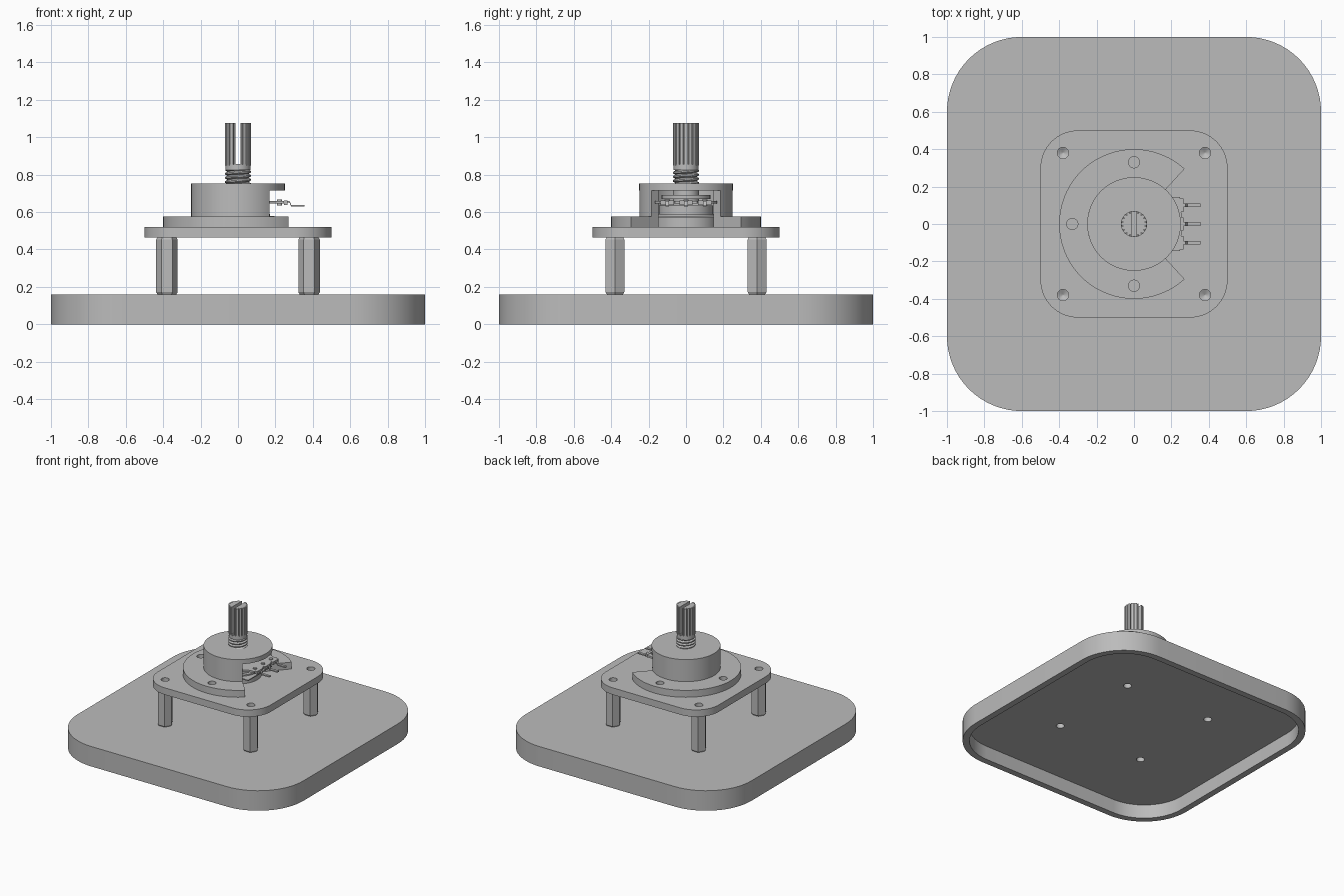
import bpy, bmesh, math
from math import cos, sin, pi, radians

cube = bpy.data.objects.get("Cube")
if cube:
    bpy.data.objects.remove(cube, do_unlink=True)

GREY = (0.5, 0.5, 0.5, 1.0)
mat = bpy.data.materials.new("plain grey")
mat.use_nodes = True
mat.diffuse_color = GREY
mat.node_tree.nodes["Principled BSDF"].inputs["Base Color"].default_value = GREY


# ---- outlines -------------------------------------------------------------
def arc(r, a0, a1, n, cx=0, cy=0):
    return [(cx + r * cos(radians(a0 + (a1 - a0) * i / n)),
             cy + r * sin(radians(a0 + (a1 - a0) * i / n))) for i in range(n + 1)]


def circle(r, n=64, cx=0, cy=0, turn=0):
    return arc(r, turn, turn + 360, n, cx, cy)[:-1]


def rounded_square(half, r):
    c = half - r
    pts = []
    for k, (sx, sy) in enumerate([(1, 1), (-1, 1), (-1, -1), (1, -1)]):
        pts += arc(r, 90 * k, 90 * k + 90, 16, sx * c, sy * c)
    return pts


def open_ring(r_in, r_out, gap):
    return arc(r_out, gap, 360 - gap, 72) + arc(r_in, 360 - gap, gap, 72)


def rect(x0, x1, y0, y1):
    return [(x0, y0), (x1, y0), (x1, y1), (x0, y1)]


# ---- solids ---------------------------------------------------------------
def stack(name, rings):
    """Solid skinned through rings of 3D points, capped at both ends."""
    bm = bmesh.new()
    loops = [[bm.verts.new(p) for p in ring] for ring in rings]
    n = len(loops[0])
    for a, b in zip(loops, loops[1:]):
        for i in range(n):
            j = (i + 1) % n
            bm.faces.new((a[i], a[j], b[j], b[i]))
    bm.faces.new(loops[0][::-1])
    bm.faces.new(loops[-1])
    bmesh.ops.recalc_face_normals(bm, faces=bm.faces)
    mesh = bpy.data.meshes.new(name)
    bm.to_mesh(mesh)
    bm.free()
    mesh.materials.append(mat)
    ob = bpy.data.objects.new(name, mesh)
    bpy.context.collection.objects.link(ob)
    return ob


def prism(name, outline, z0, z1):
    return stack(name, [[(x, y, z) for x, y in outline] for z in (z0, z1)])


def drill(x, y, z_open, z_end, z_tip, r=0.03):
    """Cutter for a blind hole with a conical end."""
    return stack("drill_cutter", [[(px, py, z) for px, py in circle(q, 24, x, y)]
                                  for q, z in ((r, z_open), (r, z_end), (0.002, z_tip))])


def cut(target, cutters):
    for c in cutters:
        mod = target.modifiers.new("cut", "BOOLEAN")
        mod.operation = "DIFFERENCE"
        mod.solver = "EXACT"
        mod.object = c
    bpy.context.view_layer.update()
    result = target.evaluated_get(bpy.context.evaluated_depsgraph_get())
    mesh = bpy.data.meshes.new_from_object(result)
    target.modifiers.clear()
    target.data = mesh
    for c in cutters:
        bpy.data.objects.remove(c, do_unlink=True)


POSTS = [(sx * 0.38, sy * 0.38) for sx in (-1, 1) for sy in (-1, 1)]

# Hollow base
base = prism("base", rounded_square(1, 0.4), 0, 0.16)
cut(base, [prism("hollow_cutter", rounded_square(0.95, 0.35), -0.1, 0.11)]
    + [prism("hole_cutter", circle(0.03, 24, x, y), 0.05, 0.3) for x, y in POSTS])

# Mounting plate
plate = prism("mounting_plate", rounded_square(0.5, 0.2), 0.465, 0.52)
cut(plate, [prism("hole_cutter", circle(0.03, 24, x, y), 0.4, 0.6) for x, y in POSTS])

# Hexagonal standoffs, chamfered and drilled from both ends
for i, (x, y) in enumerate(POSTS):
    levels = ((0.05, 0.16), (0.0577, 0.172), (0.0577, 0.453), (0.05, 0.465))
    post = stack(f"standoff_{i + 1}", [[(px, py, z) for px, py in circle(r, 6, x, y)]
                                       for r, z in levels])
    cut(post, [drill(x, y, 0.6, 0.37, 0.355), drill(x, y, 0.05, 0.255, 0.27)])

# Open flange with three holes
flange = prism("flange", open_ring(0.2, 0.4, 47.5), 0.52, 0.575)
cut(flange, [prism("hole_cutter", circle(0.03, 24, x, y), 0.45, 0.65)
             for x, y in ((0, 0.33), (0, -0.33), (-0.33, 0))])

# Housing wall and lid
prism("housing_wall", open_ring(0.2, 0.25, 47.5), 0.52, 0.716)
prism("housing_lid", circle(0.25, 96), 0.715, 0.752)

# Inner core and rotor seen through the opening
prism("inner_core", circle(0.172), 0.52, 0.59)
prism("core_lip", rect(0.1, 0.195, -0.15, 0.15), 0.572, 0.58)
prism("rotor", circle(0.145), 0.59, 0.635)
prism("rotor_neck", circle(0.07), 0.66, 0.716)
prism("rotor_cover", circle(0.13), 0.67, 0.69)

# Terminal board with stepped corners
board = [(0, -0.165), (0.17, -0.165), (0.205, -0.145), (0.245, -0.145), (0.245, -0.07),
         (0.255, -0.06)]
prism("terminal_board", board + [(x, -y) for x, y in reversed(board)], 0.645, 0.66)

# Terminals: clamp, bent pin and rivet
for i, y in enumerate((-0.1, 0, 0.1)):
    prism(f"clamp_{i + 1}", rect(0.245, 0.265, y - 0.035, y + 0.035), 0.638, 0.662)
    path = [(0.2, 0.66), (0.275, 0.66), (0.285, 0.638), (0.355, 0.638)]
    stack(f"pin_{i + 1}", [[(x, y - 0.01, z), (x, y + 0.01, z),
                            (x, y + 0.01, z - 0.009), (x, y - 0.01, z - 0.009)]
                           for x, z in path])
    prism(f"rivet_{i + 1}", circle(0.014, 16, 0.222, y), 0.635, 0.668)


# Threaded neck, a helical groove
def thread_radius(z, turn):
    phase = ((z - 0.75) / 0.022 - turn) % 1
    return 0.07 - 0.014 * max(0, 1 - abs(phase - 0.5) * 3)


SEG = 48
neck = [[(thread_radius(z, k / SEG) * cos(2 * pi * k / SEG),
          thread_radius(z, k / SEG) * sin(2 * pi * k / SEG), z) for k in range(SEG)]
        for z in [0.75 + 0.075 * j / 40 for j in range(41)]]
stack("threaded_neck", neck)
prism("neck_collar", circle(0.067), 0.825, 0.855)

# Splined, slotted shaft
spline = []
for k in range(18):
    a = 20 * k
    spline += arc(0.07, a - 7, a + 7, 3) + arc(0.06, a + 8, a + 12, 1)
shaft = prism("splined_shaft", spline, 0.85, 1.075)
cut(shaft, [prism("slot_cutter", rect(-0.014, 0.014, -0.2, 0.2), 0.858, 1.2)])

# Smooth round walls, keep edges crisp
for ob in bpy.context.scene.objects:
    if ob.type == "MESH" and ob.data.materials and ob.data.materials[0] == mat:
        ob.data.shade_smooth()
        ob.data.set_sharp_from_angle(angle=radians(25))
